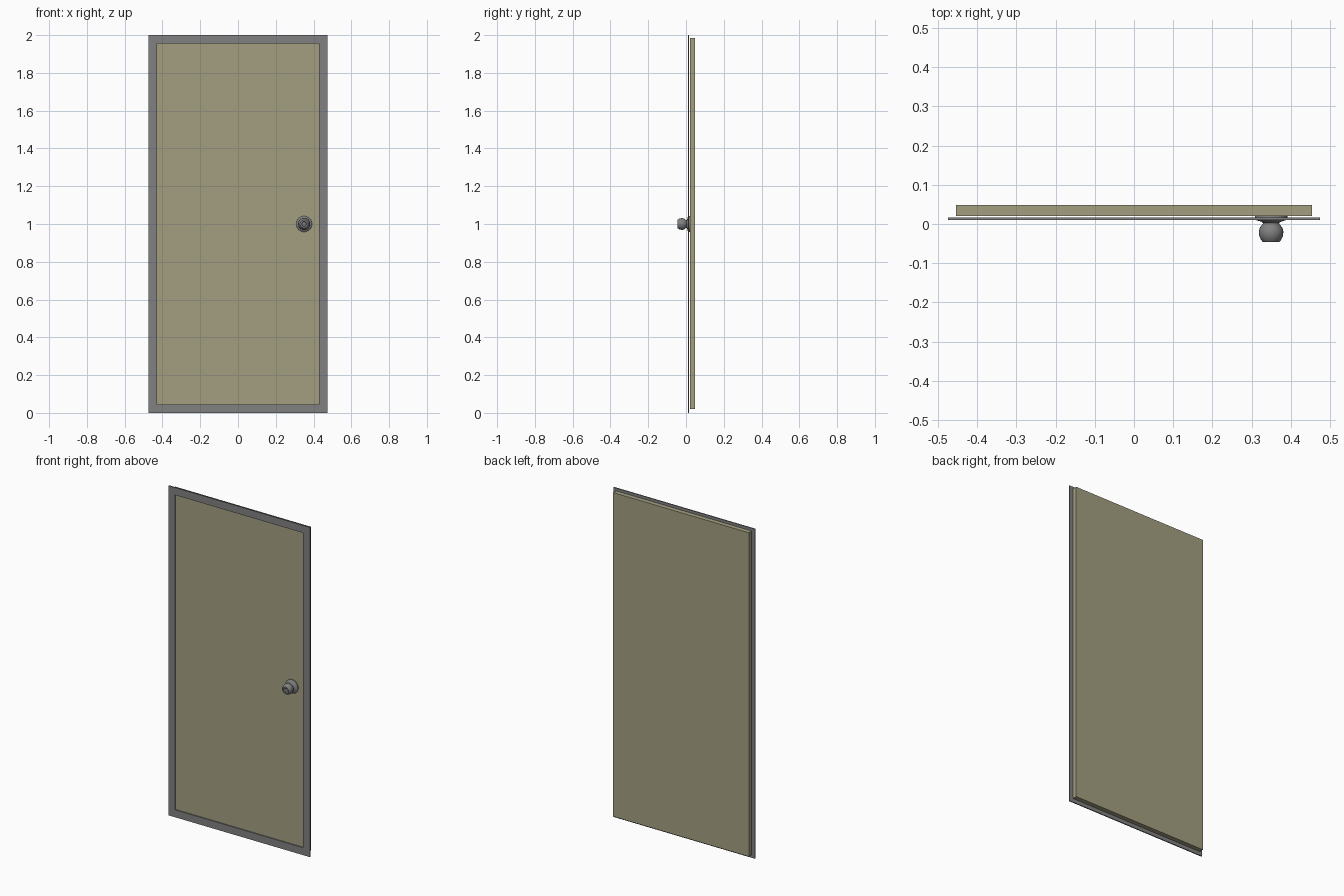
import bpy, bmesh, math

if "Cube" in bpy.data.objects:
    bpy.data.objects.remove(bpy.data.objects["Cube"])


def material(name, rgb):
    m = bpy.data.materials.new(name)
    m.diffuse_color = (*rgb, 1)
    m.use_nodes = True
    m.node_tree.nodes["Principled BSDF"].inputs["Base Color"].default_value = m.diffuse_color
    return m


khaki = material("khaki paint", (0.37, 0.345, 0.22))
grey = material("grey metal", (0.22, 0.22, 0.22))


def add_object(name, bm, mat):
    bmesh.ops.recalc_face_normals(bm, faces=bm.faces)
    mesh = bpy.data.meshes.new(name)
    bm.to_mesh(mesh)
    bm.free()
    ob = bpy.data.objects.new(name, mesh)
    mesh.materials.append(mat)
    bpy.context.collection.objects.link(ob)
    return ob


# Door slab
bm = bmesh.new()
bmesh.ops.create_cube(bm, size=1)
for v in bm.verts:
    v.co.x *= 0.91
    v.co.y = 0.034 + v.co.y * 0.028
    v.co.z = 1.0025 + v.co.z * 1.965
add_object("door_slab", bm, khaki)

# Thin picture-frame trim: rectangular loops joined into a closed ring
bm = bmesh.new()
loops = []
for inset, y in ((0, 0.010), (0.045, 0.010), (0.045, 0.0165), (0, 0.0165)):
    x, low, high = 0.475 - inset, inset, 2 - inset
    loops.append([bm.verts.new((px, y, pz)) for px, pz in
                  ((-x, low), (x, low), (x, high), (-x, high))])
for i in range(4):
    a, b = loops[i], loops[(i + 1) % 4]
    for j in range(4):
        k = (j + 1) % 4
        bm.faces.new((a[j], a[k], b[k], b[j]))
add_object("door_frame", bm, grey)

# Knob with round backplate, turned from a (radius, y) profile
profile = [(0, 0.022), (0.041, 0.022), (0.042, 0.014), (0.036, 0.009),
           (0.025, 0.006), (0.020, 0.002), (0.023, -0.002), (0.029, -0.010),
           (0.0315, -0.020), (0.030, -0.031), (0.026, -0.040), (0.021, -0.046),
           (0.013, -0.046), (0.011, -0.044), (0, -0.044)]
bm = bmesh.new()
verts = [bm.verts.new((r, y, 0)) for r, y in profile]
edges = [bm.edges.new(p) for p in zip(verts, verts[1:])]
bmesh.ops.spin(bm, geom=verts + edges, cent=(0, 0, 0), axis=(0, 1, 0),
               angle=math.tau, steps=24, use_merge=True)
bmesh.ops.remove_doubles(bm, verts=bm.verts, dist=0.0001)
knob = add_object("door_knob", bm, grey)
knob.location = (0.35, 0, 1.0)
bpy.context.view_layer.objects.active = knob
knob.select_set(True)
bpy.ops.object.shade_smooth_by_angle(angle=math.radians(35))
